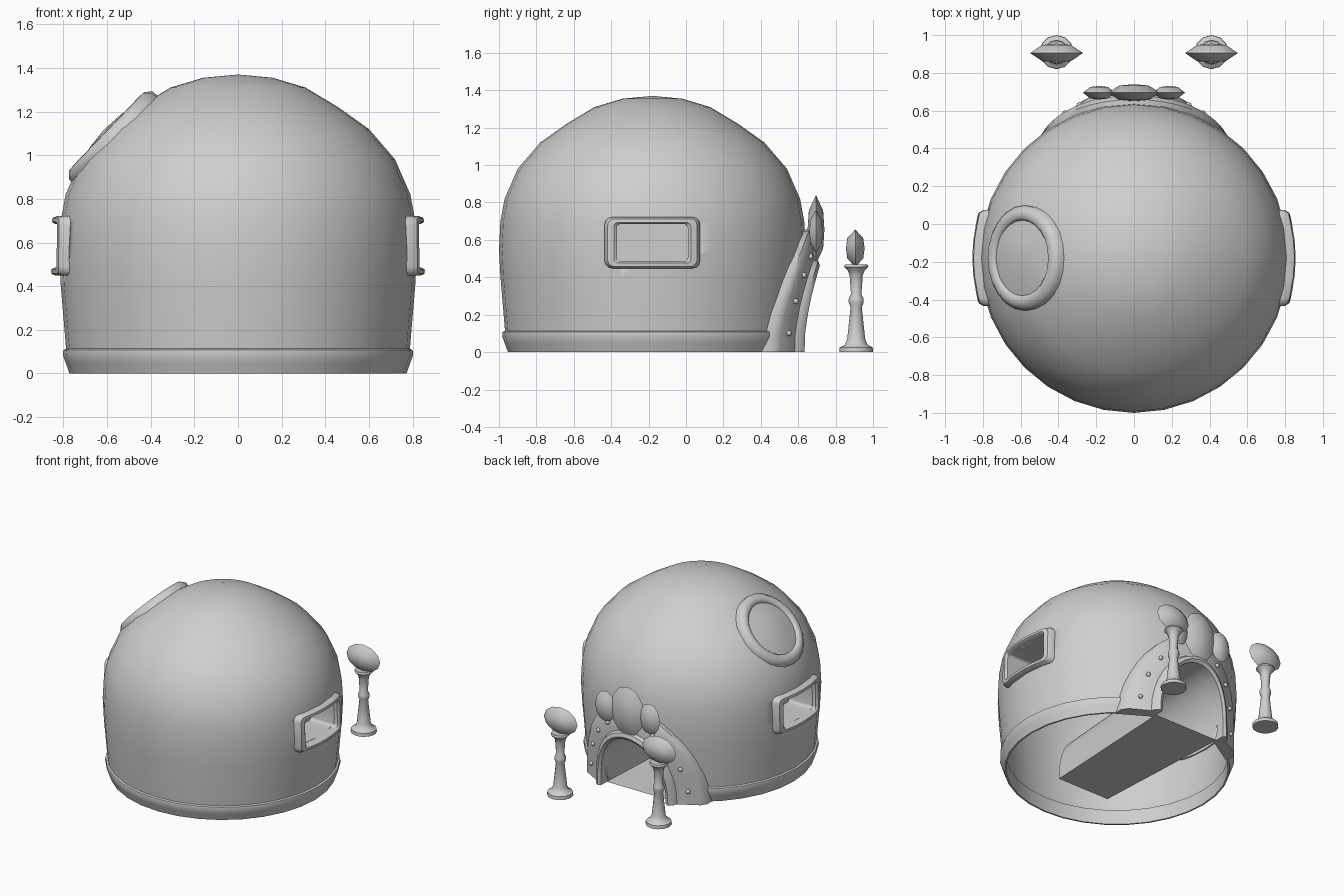
import bpy, bmesh
from math import sin, cos, pi, sqrt
from mathutils import Vector, Matrix

cube = bpy.data.objects.get("Cube")
if cube:
    bpy.data.objects.remove(cube, do_unlink=True)

grey = bpy.data.materials.new("plain_grey")
grey.use_nodes = True
grey.diffuse_color = (0.62, 0.62, 0.62, 1)
grey.node_tree.nodes["Principled BSDF"].inputs["Base Color"].default_value = (0.62, 0.62, 0.62, 1)

CY = -0.18  # y of the dome axis
DOME = [(0.785, 0.08), (0.795, 0.2), (0.812, 0.4), (0.82, 0.55), (0.812, 0.7),
        (0.79, 0.82), (0.72, 0.98), (0.6, 1.12), (0.46, 1.22), (0.31, 1.31),
        (0.16, 1.355), (0, 1.37)]


def radius(z):
    """Dome radius at a height."""
    if z <= DOME[0][1]:
        return DOME[0][0]
    for (r0, z0), (r1, z1) in zip(DOME, DOME[1:]):
        if z <= z1:
            return r0 + (r1 - r0) * (z - z0) / (z1 - z0)
    return 0


def add(name, verts, faces, angle=40):
    mesh = bpy.data.meshes.new(name)
    mesh.from_pydata(verts, [], faces)
    bm = bmesh.new()
    bm.from_mesh(mesh)
    bmesh.ops.remove_doubles(bm, verts=bm.verts, dist=0.0001)
    bmesh.ops.recalc_face_normals(bm, faces=bm.faces)
    bm.to_mesh(mesh)
    bm.free()
    mesh.materials.append(grey)
    obj = bpy.data.objects.new(name, mesh)
    bpy.context.collection.objects.link(obj)
    smooth(obj, angle)
    return obj


def smooth(obj, angle):
    bpy.ops.object.select_all(action='DESELECT')
    obj.select_set(True)
    bpy.context.view_layer.objects.active = obj
    bpy.ops.object.shade_smooth_by_angle(angle=angle * pi / 180)


def bridge(loops, closed):
    """Quads between successive loops of equal length."""
    n = len(loops[0])
    return [(j * n + i, j * n + (i + 1) % n, (j + 1) * n + (i + 1) % n, (j + 1) * n + i)
            for j in range(len(loops) - 1) for i in range(n if closed else n - 1)]


def lathe(name, profile, segs, matrix, closed=False, angle=40):
    """Turn an (r, z) profile about local z."""
    pts = profile + profile[:1] if closed else profile
    loops = [[matrix @ Vector((r * cos(2 * pi * i / segs), r * sin(2 * pi * i / segs), z))
              for i in range(segs)] for r, z in pts]
    return add(name, sum(loops, []), bridge(loops, True), angle)


def band(name, inner, outer, section, place, closed):
    """Trim wrapped on the dome: section holds (inner-to-outer share, stand-off)."""
    loops = [[place(a[0] + (b[0] - a[0]) * t, a[1] + (b[1] - a[1]) * t, off)
              for a, b in zip(inner, outer)] for t, off in section]
    loops.append(loops[0])
    faces = bridge(loops, closed)
    if not closed:
        n = len(inner)
        faces += [[j * n + k for j in range(len(section))] for k in (0, n - 1)]
    return add(name, sum(loops, []), faces)


def tunnel(name, front, back, cap_front=False):
    """Lofted sleeve with a closed far end."""
    n = len(front)
    faces = bridge([front, back], True) + [list(range(n, 2 * n))]
    if cap_front:
        faces.append(list(range(n)))
    return add(name, front + back, faces)


def cut(targets, cutter):
    for obj in targets:
        mod = obj.modifiers.new("opening", 'BOOLEAN')
        mod.operation = 'DIFFERENCE'
        mod.solver = 'EXACT'
        mod.object = cutter
        bpy.ops.object.select_all(action='DESELECT')
        obj.select_set(True)
        bpy.context.view_layer.objects.active = obj
        bpy.ops.object.modifier_apply(modifier=mod.name)
    bpy.data.objects.remove(cutter, do_unlink=True)


def arch(w, h, power=1.0, steps=20):
    return [(w * cos(pi * i / steps), h * max(0, sin(pi * i / steps)) ** power)
            for i in range(steps + 1)]


def rounded(hu, hz, r, cz):
    pts = []
    for q, (su, sz) in enumerate([(1, 1), (-1, 1), (-1, -1), (1, -1)]):
        for k in range(4):
            a = pi / 2 * (q + k / 3)
            pts.append((su * (hu - r) + r * cos(a), cz + sz * (hz - r) + r * sin(a)))
    # extra points along the long sides so they follow the dome
    out = []
    for a, b in zip(pts, pts[1:] + pts[:1]):
        out.append(a)
        if abs(a[0] - b[0]) > hu:
            out += [(a[0] + (b[0] - a[0]) * s / 4, a[1]) for s in (1, 2, 3)]
    return out


def on_back(u, z, off):
    return Vector((u, CY + sqrt((radius(z) + off) ** 2 - u * u), z))


def on_side(s):
    return lambda u, z, off: Vector((s * sqrt((radius(z) + off) ** 2 - u * u), CY + u, z))


# Dome shell and base ring
axis = Matrix.Translation((0, CY, 0))
shell = DOME + [(max(0, r - 0.018), z - 0.016 * (z > 1)) for r, z in reversed(DOME)]
dome = lathe("dome_shell", shell, 32, axis, True, 35)
base_ring = lathe("base_ring", [(0.76, 0), (0.772, 0), (0.79, 0.05), (0.803, 0.085), (0.8, 0.108),
                                (0.785, 0.115), (0.76, 0.11)], 32, axis, True)

# Side windows: opening, closed recess and raised frame
hole = rounded(0.19, 0.1, 0.02, 0.585)
rim = rounded(0.255, 0.137, 0.04, 0.585)
trim = [(0, -0.03), (0, 0.025), (0.25, 0.04), (0.75, 0.04), (1, 0.02), (1, -0.03)]
for s, side in ((1, "left"), (-1, "right")):
    place = on_side(s)
    flat = lambda x: [Vector((s * x, CY + u, z)) for u, z in hole]
    cut([dome], tunnel("window_cutter", flat(1.0), flat(0.7), True))
    tunnel(side + "_window_recess", [place(u, z, 0.0) for u, z in hole], flat(0.6))
    band(side + "_window_frame", hole, rim, trim, place, True)

# Doorway: opening, passage and arched frame
door = arch(0.27, 0.44, 0.8)
door_outer = arch(0.5, 0.655)
low = [(u, z if z > 0.001 else -0.1) for u, z in door]
cut([dome, base_ring], tunnel("door_cutter", [Vector((u, 1, z)) for u, z in low],
                              [Vector((u, 0.2, z)) for u, z in low], True))
tunnel("door_passage", [on_back(u, z, 0.0) for u, z in door],
       [Vector((u * 0.8, -0.54, z * 0.84)) for u, z in door])
band("door_frame", door, door_outer,
     [(0, -0.03), (0, 0.065), (0.1, 0.08), (0.22, 0.07), (0.27, 0.045), (0.88, 0.045),
      (1, 0.025), (1, -0.03)], on_back, False)

# Rivets on the door frame
for i in (1, 3, 5, 7, 13, 15, 17, 19):
    a, b = Vector(door[i]), Vector(door_outer[i])
    u, z = a.lerp(b, 0.6)
    bpy.ops.mesh.primitive_uv_sphere_add(segments=8, ring_count=6, radius=0.016,
                                         location=on_back(u, z, 0.047))
    rivet = bpy.context.object
    rivet.name = "frame_rivet"
    rivet.data.materials.append(grey)
    smooth(rivet, 60)


# Lens-shaped ornaments over the door and on the posts
def lens(name, x, y, z, hx, hy, hz):
    m = (Matrix.Translation((x, y, z)) @ Matrix.Diagonal((hx, hy, hz, 1))
         @ Matrix.Rotation(pi / 2, 4, 'X'))
    lathe(name, [(0, 1), (0.55, 0.85), (1, 0), (0.55, -0.85), (0, -1)], 12, m, False, 60)


lens("crown_centre", 0, 0.695, 0.655, 0.14, 0.045, 0.185)
POST = [(0, 0), (0.09, 0), (0.088, 0.025), (0.06, 0.04), (0.048, 0.07), (0.03, 0.24),
        (0.04, 0.265), (0.04, 0.285), (0.028, 0.31), (0.035, 0.41), (0.045, 0.435),
        (0.065, 0.455), (0.06, 0.468), (0, 0.46)]
for s, side in ((1, "left"), (-1, "right")):
    lens(side + "_crown_lobe", s * 0.185, 0.695, 0.645, 0.085, 0.036, 0.115)
    lathe(side + "_lamp_post", POST, 12, Matrix.Translation((s * 0.41, 0.91, 0)))
    lens(side + "_lamp_head", s * 0.41, 0.905, 0.555, 0.14, 0.05, 0.1)

# Porthole set into the upper right of the dome
normal = Vector((-0.72, 0, 0.69))
seat = Matrix.Translation((-0.56, CY, 1.07)) @ normal.to_track_quat('Z', 'Y').to_matrix().to_4x4()
lathe("porthole_ring", [(0.2, -0.05), (0.2, 0.045), (0.215, 0.06), (0.25, 0.058),
                        (0.278, 0.03), (0.278, -0.04)], 24, seat, True, 50)
lathe("porthole_glass", [(0, 0.072), (0.1, 0.064), (0.205, 0.042)], 24, seat)
